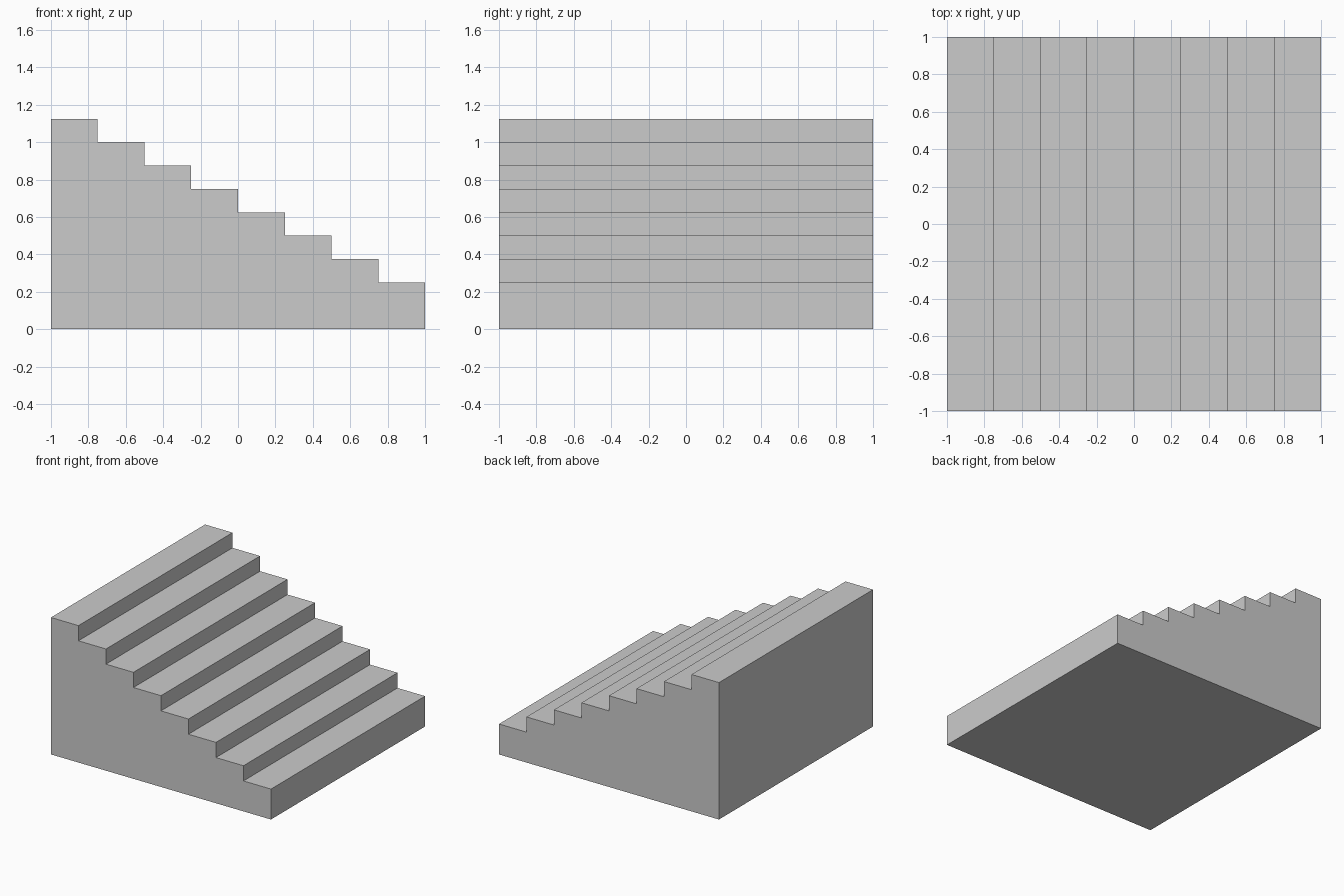
import bpy
import bmesh

if "Cube" in bpy.data.objects:
    bpy.data.objects.remove(bpy.data.objects["Cube"])

STEPS = 8
TREAD = 0.25
RISE = 0.125
BASE = 0.25      # height of the lowest step
HALF = 1.0       # half length and half width

# Stepped side profile, from the low end up to the high end
profile = [(-HALF, 0.0), (HALF, 0.0)]
for i in range(STEPS):
    z = BASE + i * RISE
    x = HALF - i * TREAD
    profile += [(x, z), (x - TREAD, z)]

# Staircase block: profile face extruded across the width
bm = bmesh.new()
side = bm.faces.new([bm.verts.new((x, -HALF, z)) for x, z in profile])
result = bmesh.ops.extrude_face_region(bm, geom=[side], use_keep_orig=True)
far_verts = [g for g in result["geom"] if isinstance(g, bmesh.types.BMVert)]
bmesh.ops.translate(bm, verts=far_verts, vec=(0, 2 * HALF, 0))
bmesh.ops.recalc_face_normals(bm, faces=bm.faces)

mesh = bpy.data.meshes.new("staircase")
bm.to_mesh(mesh)
bm.free()
staircase = bpy.data.objects.new("staircase", mesh)
bpy.context.collection.objects.link(staircase)
